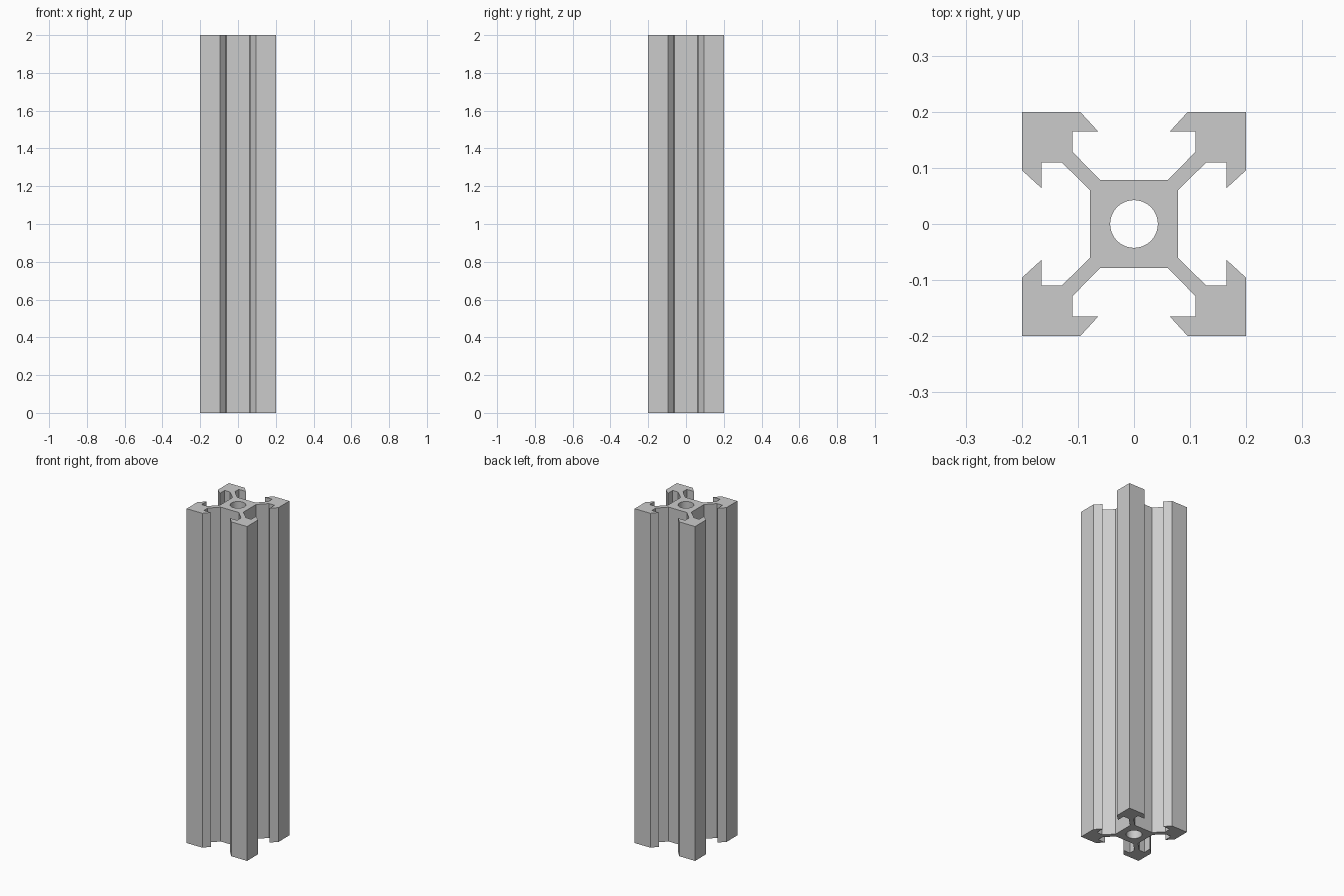
import bpy
import bmesh
from math import cos, sin, tau, radians

default = bpy.data.objects.get("Cube")
if default:
    bpy.data.objects.remove(default, do_unlink=True)

HEIGHT = 2.0
BORE_RADIUS = 0.0425
BORE_SIDES = 48

# Aluminium material
aluminium = bpy.data.materials.new("aluminium_grey")
aluminium.use_nodes = True
colour = (0.6, 0.6, 0.6, 1)
aluminium.diffuse_color = colour
aluminium.node_tree.nodes["Principled BSDF"].inputs["Base Color"].default_value = colour

# Half of one corner arm, from the core to the outer corner, mirrored on its diagonal
half_arm = [(0.078, 0.06), (0.129, 0.11), (0.165, 0.11), (0.165, 0.064), (0.2, 0.096)]
arm = half_arm + [(0.2, 0.2)] + [(y, x) for x, y in reversed(half_arm)]

# Four arms, each a quarter turn on from the last
outline = []
for turn in range(4):
    outline += arm
    arm = [(-y, x) for x, y in arm]

# Round bore through the core
bore = [(BORE_RADIUS * cos(tau * i / BORE_SIDES), BORE_RADIUS * sin(tau * i / BORE_SIDES))
        for i in range(BORE_SIDES)]

bm = bmesh.new()


def add_walls(points):
    """Raise a closed outline into walls; return its bottom and top edges."""
    bottom = [bm.verts.new((x, y, 0)) for x, y in points]
    top = [bm.verts.new((x, y, HEIGHT)) for x, y in points]
    n = len(points)
    for i in range(n):
        j = (i + 1) % n
        bm.faces.new((bottom[i], bottom[j], top[j], top[i]))
    return [[bm.edges.get((ring[i], ring[(i + 1) % n])) for i in range(n)]
            for ring in (bottom, top)]


outer_edges = add_walls(outline)
bore_edges = add_walls(bore)

# End caps with the bore left open
for outer, inner in zip(outer_edges, bore_edges):
    bmesh.ops.triangle_fill(bm, edges=outer + inner, use_beauty=True, normal=(0, 0, 1))

bmesh.ops.recalc_face_normals(bm, faces=bm.faces[:])
mesh = bpy.data.meshes.new("slotted_extrusion")
bm.to_mesh(mesh)
bm.free()
mesh.materials.append(aluminium)

extrusion = bpy.data.objects.new("slotted_extrusion", mesh)
bpy.context.collection.objects.link(extrusion)

# Smooth bore, crisp profile edges
bpy.ops.object.select_all(action="DESELECT")
extrusion.select_set(True)
bpy.context.view_layer.objects.active = extrusion
bpy.ops.object.shade_smooth_by_angle(angle=radians(30))
